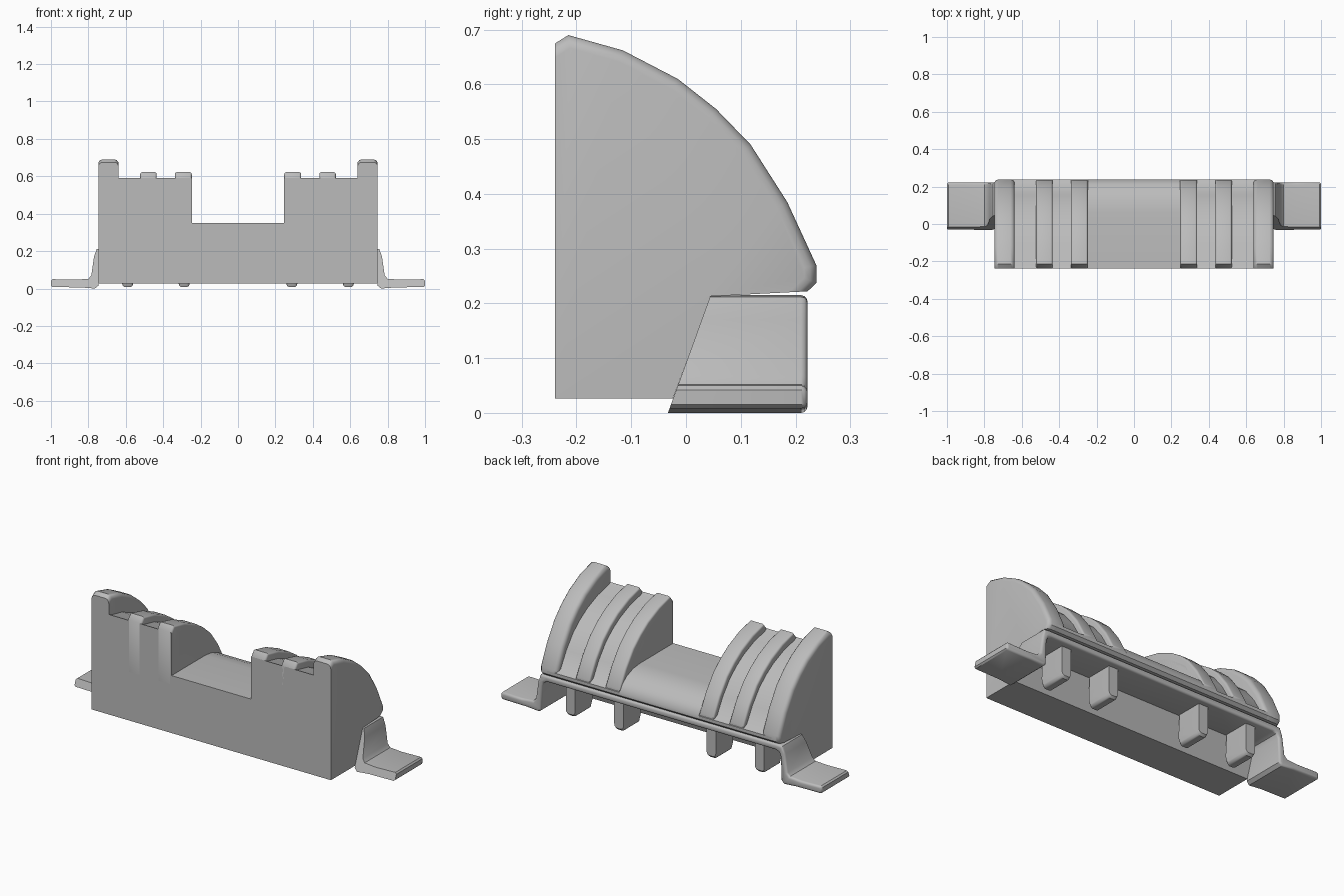
import bpy, bmesh
from math import radians

cube = bpy.data.objects.get("Cube")
if cube:
    bpy.data.objects.remove(cube)

grey = bpy.data.materials.new("mid_grey")
grey.use_nodes = True
COLOUR = (0.5, 0.5, 0.5, 1)
grey.diffuse_color = COLOUR
grey.node_tree.nodes["Principled BSDF"].inputs["Base Color"].default_value = COLOUR


def prism(name, pts, lo, hi, axis="x", rule=None, width=0.02, shape=None):
    """Extrude a profile along x or y, then round the edges chosen by the rule."""
    def place(p, t):
        return (t, p[0], p[1]) if axis == "x" else (p[0], t, p[1])
    bm = bmesh.new()
    near = [bm.verts.new(place(p, lo)) for p in pts]
    far = [bm.verts.new(place(p, hi)) for p in pts]
    bm.faces.new(near)
    bm.faces.new(far[::-1])
    for i in range(len(pts)):
        j = (i + 1) % len(pts)
        bm.faces.new((near[j], near[i], far[i], far[j]))
    bmesh.ops.recalc_face_normals(bm, faces=bm.faces)
    if shape:
        for v in bm.verts:
            shape(v)
    if rule:
        edges = [e for e in bm.edges if rule(e.verts[0].co, e.verts[1].co)]
        bmesh.ops.bevel(bm, geom=edges, offset=width, segments=3,
                        profile=0.5, affect="EDGES", clamp_overlap=True)
    me = bpy.data.meshes.new(name)
    bm.to_mesh(me)
    bm.free()
    me.materials.append(grey)
    ob = bpy.data.objects.new(name, me)
    bpy.context.collection.objects.link(ob)
    bpy.ops.object.select_all(action="DESELECT")
    ob.select_set(True)
    bpy.context.view_layer.objects.active = ob
    bpy.ops.object.shade_smooth_by_angle(angle=radians(40))
    return ob


FRONT, LIP = -0.239, 0.27
BASE = [(FRONT, 0.026), (-0.024, 0.026), (0.045, 0.213), (0.222, 0.222), (0.238, 0.237)]
ARC = [(0.238, LIP), (0.185, 0.385), (0.118, 0.49), (0.055, 0.555),
       (-0.015, 0.61), (-0.115, 0.662), (-0.215, 0.69), (FRONT, 0.675)]


def arc(top, depth):
    """The curved back, shrunk to a lower top and a shallower depth."""
    k = (top - LIP) / (0.69 - LIP)
    return [(FRONT + (y - FRONT) * depth, LIP + (z - LIP) * k) for y, z in ARC]


def on_arc(a, b):
    """Side edges that run along the curved back."""
    return abs(a.x - b.x) < 1e-4 and min(a.z, b.z) > 0.22


def rib_edge(a, b):
    return abs(a.x - b.x) < 1e-4 and min(a.z, b.z) > 0.26


def hanger_edge(a, b):
    return abs(a.x - b.x) < 1e-4 and max(a.z, b.z) < 0.1


# Low middle section
saddle = [(0.238, 0.255), (0.215, 0.292), (0.175, 0.322), (0.12, 0.343), (0.06, 0.35), (FRONT, 0.35)]
prism("middle_saddle", BASE + saddle, -0.247, 0.247)

for s, side in ((1, "left"), (-1, "right")):
    def span(a, b):
        return sorted((s * a, s * b))
    # Recessed panels, raised ribs and tall end plates
    panel = BASE + [(0.238, 0.255)] + arc(0.58, 0.93)[:-1] + [(FRONT, 0.59)]
    prism(side + "_panel", panel, *span(0.247, 0.70))
    for n, (a, b) in enumerate(((0.247, 0.338), (0.435, 0.523))):
        rib = [(FRONT, 0.3), (0.2, 0.25), (0.234, 0.25)] + arc(0.622, 0.995)[:-1] + [(FRONT, 0.592)]
        prism(f"{side}_rib_{n + 1}", rib, *span(a, b), rule=rib_edge, width=0.017)
    prism(side + "_end_plate", BASE + ARC, *span(0.638, 0.747), rule=on_arc, width=0.022)
    # Hangers below the strap
    hanger = [(0.03, 0.03), (0.04, 0.008), (0.175, 0.008), (0.187, 0.02), (0.187, 0.2), (0.04, 0.2)]
    for n, x in enumerate((0.288, 0.59)):
        prism(f"{side}_hanger_{n + 1}", hanger, *span(x - 0.029, x + 0.029),
              rule=hanger_edge, width=0.016)

# Bent strap with mounting tabs
half = [(0.72, 0.215), (0.755, 0.212), (0.77, 0.17), (0.784, 0.07), (0.80, 0.052),
        (0.87, 0.047), (0.992, 0.05), (1.0, 0.042), (1.0, 0.015), (0.992, 0.008),
        (0.84, 0.006), (0.765, 0.0), (0.747, 0.015), (0.742, 0.15), (0.732, 0.172), (0.71, 0.18)]


def slant(v):
    if v.co.y < 0.1:
        v.co.y = -0.033 + v.co.z * 0.363


prism("mounting_strap", half + [(-x, z) for x, z in reversed(half)], 0, 0.222, axis="y",
      rule=lambda a, b: min(a.y, b.y) > 0.2, width=0.012, shape=slant)
